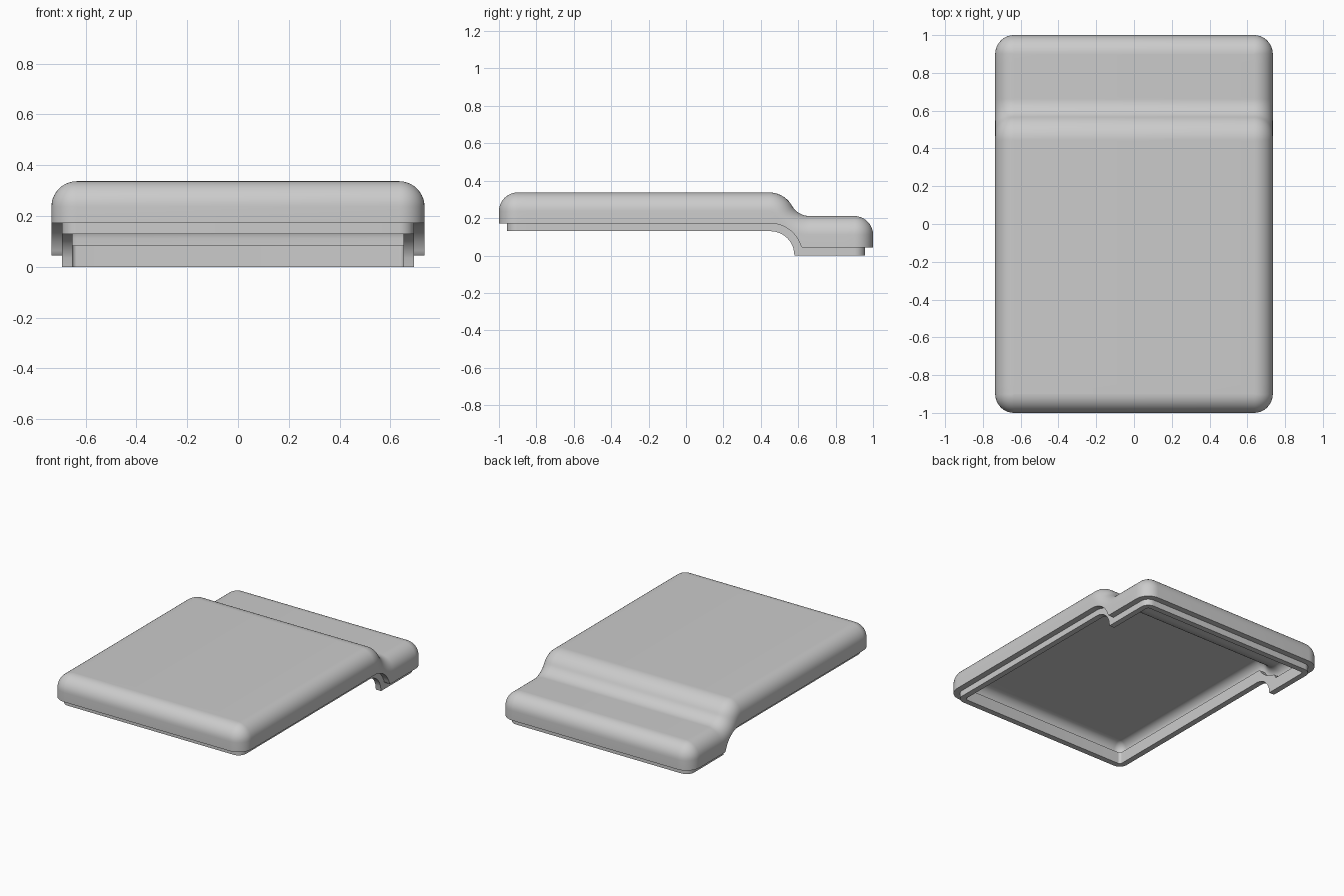
import bpy, bmesh, math

cube = bpy.data.objects.get("Cube")
if cube:
    bpy.data.objects.remove(cube)

HALF_X, HALF_Y = 0.735, 1.0
FILLET, WALL = 0.1, 0.04
LIP_INSET = 0.042
STEP_START, STEP_END = 0.445, 0.662
BEND_Y = 0.45          # centre of the lower edge's arc


def step_top(y, inset=0.0):
    """Stepped S-curve of the top, offset inward along its normal."""
    big, small = 0.14 - inset, 0.11 + inset
    join = STEP_START + (STEP_END - STEP_START) * big / (big + small)
    if y <= STEP_START:
        return 0.197 + big
    if y <= join:
        return 0.197 + math.sqrt(big ** 2 - (y - STEP_START) ** 2)
    return 0.321 - math.sqrt(small ** 2 - max(STEP_END - y, 0) ** 2)


def edge_arc(y, radius, floor):
    """Lower edge: flat, then a quarter arc down to the floor."""
    reach = max(y - BEND_Y, 0)
    return max(floor, math.sqrt(max(radius ** 2 - reach ** 2, 0)))


def rim(y):
    return edge_arc(y, 0.172, 0.044)


def lip(y):
    return edge_arc(y, 0.13, 0.0)


def ledge(y):
    return min(edge_arc(y, 0.172 + WALL, 0.044 + WALL), step_top(y, FILLET))


SIDE_YS = [-0.85, -0.4, 0.0, 0.3] + [0.42 + 0.005 * i for i in range(53)] + [0.85]


def half_outline(d):
    """Right half of a rounded rectangle inset by d."""
    hx, hy, r = HALF_X - d, HALF_Y - d, max(FILLET - d, 0.0005)
    arc = [math.pi / 2 * i / 10 for i in range(11)]
    front = [(hx - r + r * math.sin(a), -hy + r - r * math.cos(a)) for a in arc]
    back = [(x, -y) for x, y in reversed(front)]
    return [(0, -hy)] + front + [(hx, y) for y in SIDE_YS] + back + [(0, hy)]


def rounded_rings(depth):
    """Rings of the rounded edge, at a depth below the outer skin."""
    rings, size = [], FILLET - depth
    for i in range(11):
        a = math.pi / 2 * i / 10
        sink = FILLET - size * math.sin(a)
        rings.append((FILLET - size * math.cos(a),
                      lambda y, k=sink: step_top(y, k)))
    return rings


# Cross-section rings, from the inside ceiling round the lip to the outer top
rings = rounded_rings(WALL)[::-1] + [
    (WALL, ledge), (LIP_INSET + WALL, ledge),
    (LIP_INSET + WALL, lip), (LIP_INSET, lip),
    (LIP_INSET, rim), (0.0, rim),
] + rounded_rings(0.0)

bm = bmesh.new()
loops = [[bm.verts.new((x, y, height(y))) for x, y in half_outline(d)]
         for d, height in rings]
for lower, upper in zip(loops, loops[1:]):
    for i in range(len(lower) - 1):
        bm.faces.new((lower[i], lower[i + 1], upper[i + 1], upper[i]))

# Fill the ceiling and the top with strips reaching the centre line
for loop in (loops[0], loops[-1]):
    centre = [loop[0]] + [bm.verts.new((0, v.co.y, v.co.z))
                          for v in loop[1:-1]] + [loop[-1]]
    for i in range(len(loop) - 1):
        corners = list(dict.fromkeys((loop[i], loop[i + 1],
                                      centre[i + 1], centre[i])))
        bm.faces.new(corners)

# Mirror to the other half and weld
half = bm.verts[:] + bm.edges[:] + bm.faces[:]
bmesh.ops.mirror(bm, geom=half, axis='X', merge_dist=0.00001)
bmesh.ops.remove_doubles(bm, verts=bm.verts, dist=0.0002)
bmesh.ops.recalc_face_normals(bm, faces=bm.faces)

mesh = bpy.data.meshes.new("cover_shell")
bm.to_mesh(mesh)
bm.free()
cover = bpy.data.objects.new("cover_shell", mesh)
bpy.context.collection.objects.link(cover)

# Plain grey finish
grey = bpy.data.materials.new("plain_grey")
grey.use_nodes = True
colour = (0.6, 0.6, 0.6, 1)
grey.diffuse_color = colour
grey.node_tree.nodes["Principled BSDF"].inputs["Base Color"].default_value = colour
mesh.materials.append(grey)

bpy.ops.object.select_all(action='DESELECT')
cover.select_set(True)
bpy.context.view_layer.objects.active = cover
bpy.ops.object.shade_smooth_by_angle(angle=math.radians(35))
